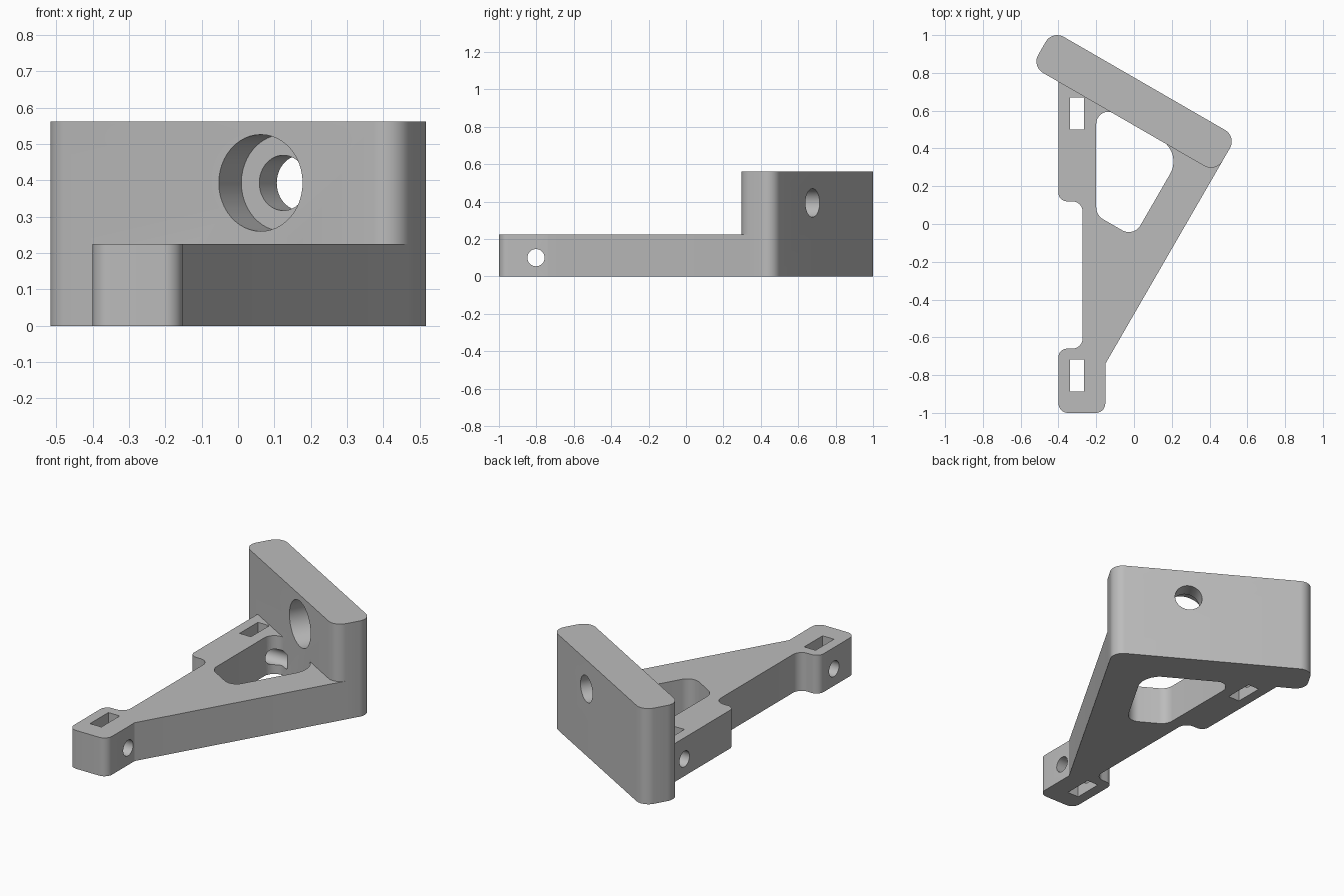
import bpy
import math
from mathutils import Vector, Matrix

cube = bpy.data.objects.get("Cube")
if cube:
    bpy.data.objects.remove(cube, do_unlink=True)

grey = bpy.data.materials.new("plain grey")
grey.use_nodes = True
COLOUR = (0.5, 0.5, 0.5, 1)
grey.diffuse_color = COLOUR
grey.node_tree.nodes["Principled BSDF"].inputs["Base Color"].default_value = COLOUR

# The upright plate is turned 30 degrees: "along" runs its length, "back" its thickness
TURN = math.radians(-30)
ALONG = Vector((math.cos(TURN), math.sin(TURN)))
BACK = Vector((-ALONG.y, ALONG.x))
BASE_H, PLATE_H = 0.225, 0.562


def turned(along, back):
    return tuple(ALONG * along + BACK * back)


def rounded(corners, steps=10):
    """Outline from (point, radius) corners, each filleted with an arc."""
    outline = []
    for i, (point, r) in enumerate(corners):
        p = Vector(point)
        if r == 0:
            outline.append(p)
            continue
        a = (Vector(corners[i - 1][0]) - p).normalized()
        b = (Vector(corners[(i + 1) % len(corners)][0]) - p).normalized()
        half = a.angle(b) / 2
        centre = p + (a + b).normalized() * (r / math.sin(half))
        start = p + a * (r / math.tan(half)) - centre
        end = p + b * (r / math.tan(half)) - centre
        sweep = math.pi - 2 * half
        for k in range(steps + 1):
            t = k / steps
            w = (start * math.sin((1 - t) * sweep) + end * math.sin(t * sweep)) / math.sin(sweep)
            outline.append(centre + w)
    return outline


def prism(name, outline, z0, z1):
    n = len(outline)
    verts = [(p.x, p.y, z) for z in (z0, z1) for p in outline]
    faces = [tuple(reversed(range(n))), tuple(range(n, 2 * n))]
    faces += [(i, (i + 1) % n, n + (i + 1) % n, n + i) for i in range(n)]
    mesh = bpy.data.meshes.new(name)
    mesh.from_pydata(verts, [], faces)
    mesh.materials.append(grey)
    obj = bpy.data.objects.new(name, mesh)
    bpy.context.collection.objects.link(obj)
    return obj


def rod(name, start, end, radius):
    start, end = Vector(start), Vector(end)
    bpy.ops.mesh.primitive_cylinder_add(vertices=48, radius=radius, depth=(end - start).length,
                                        location=(start + end) / 2)
    obj = bpy.context.object
    obj.name = name
    obj.rotation_euler = (end - start).to_track_quat("Z", "Y").to_euler()
    obj.data.materials.append(grey)
    return obj


def combine(target, other, operation):
    """Apply a boolean and discard the helper."""
    mod = target.modifiers.new(operation, "BOOLEAN")
    mod.object, mod.operation, mod.solver = other, operation, "EXACT"
    bpy.context.view_layer.objects.active = target
    bpy.ops.object.modifier_apply(modifier=mod.name)
    bpy.data.objects.remove(other, do_unlink=True)


# Flat arm with a foot at the tip and a shallow recess along its left edge
END = 0.239
bracket = prism("bracket", rounded([
    ((-0.4, -1), 0.05), ((-0.152, -1), 0.05), ((-0.152, -0.741), 0),
    (turned(END, 0.56), 0), ((-0.4, 0.878), 0),
    ((-0.4, 0.12), 0.045), ((-0.272, 0.12), 0.055),
    ((-0.272, -0.66), 0.055), ((-0.4, -0.66), 0.045)]), 0, BASE_H)

# Four-sided window through the arm
FRONT_FACE, BACK_FACE = 0.452, 0.672
left, top, bottom, side = -0.2, 0.456, -0.06, 0.033
window = prism("window_cutter", rounded([
    ((left, (bottom - left * BACK.x) / BACK.y), 0.075), (turned(side, bottom), 0.07),
    (turned(side, top), 0.13), ((left, (top - left * BACK.x) / BACK.y), 0.065)]), -0.1, 0.4)
combine(bracket, window, "DIFFERENCE")

# Upright mounting plate
START = -0.887
plate = prism("mounting_plate", rounded([
    (turned(START, FRONT_FACE), 0.07), (turned(END, FRONT_FACE), 0.07),
    (turned(END, BACK_FACE), 0.07), (turned(START, BACK_FACE), 0.07)]), 0, PLATE_H)
combine(bracket, plate, "UNION")

# Nut slots, each crossed by a sideways screw hole
for y, reach in ((-0.802, 0.1), (0.585, -0.08)):
    slot = prism("slot_cutter", [Vector((x, y + dy)) for x, dy in (
        (-0.34, -0.085), (-0.266, -0.085), (-0.266, 0.085), (-0.34, 0.085))], -0.1, 0.4)
    combine(bracket, slot, "DIFFERENCE")
    combine(bracket, rod("screw_cutter", (-0.6, y, 0.1), (reach, y, 0.1), 0.046), "DIFFERENCE")

# Counterbored bolt hole through the plate
BOLT_ALONG, BOLT_Z = -0.189, 0.393
for begin, finish, radius in ((0.3, FRONT_FACE + 0.124, 0.133), (0.5, 0.8, 0.076)):
    ends = [(*turned(BOLT_ALONG, back), BOLT_Z) for back in (begin, finish)]
    combine(bracket, rod("bolt_cutter", *ends, radius), "DIFFERENCE")

bpy.ops.object.select_all(action="DESELECT")
bracket.select_set(True)
bpy.context.view_layer.objects.active = bracket
bpy.ops.object.shade_smooth_by_angle(angle=math.radians(25))
